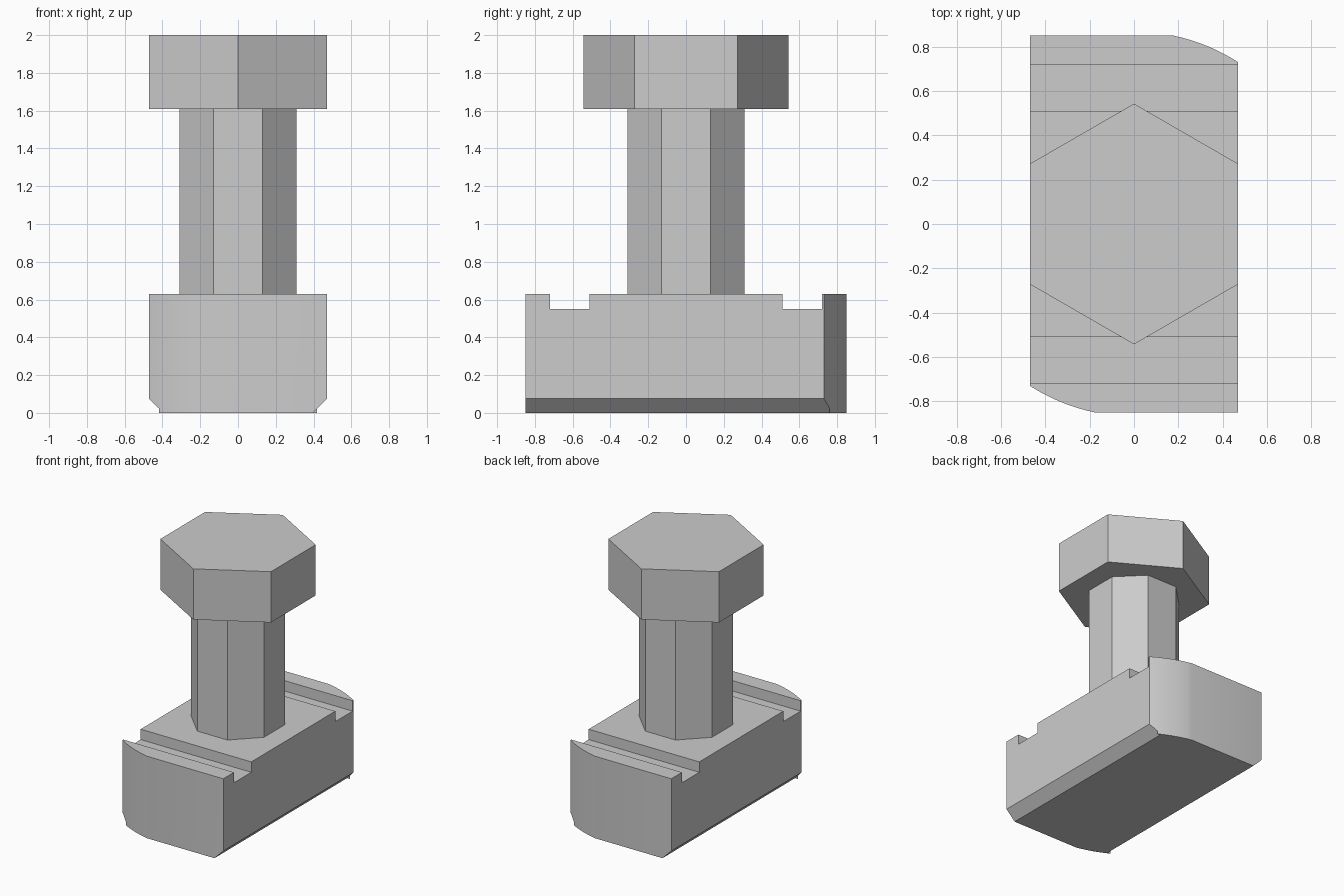
import bpy
import bmesh
from math import radians, cos, sin, acos, asin, pi
from mathutils import Vector

cube = bpy.data.objects.get("Cube")
if cube:
    bpy.data.objects.remove(cube, do_unlink=True)

HALF_X, HALF_Y, BASE_TOP = 0.47, 0.85, 0.63
HEAD_BOTTOM, TOP = 1.61, 2.0
CORNER_RADIUS = 0.868

steel = bpy.data.materials.new("steel_grey")
steel.use_nodes = True
grey = (0.6, 0.605, 0.6, 1)
steel.diffuse_color = grey
steel.node_tree.nodes["Principled BSDF"].inputs["Base Color"].default_value = grey


def extrude(name, points, direction):
    """Closed prism from a ring of 3D points swept along a direction."""
    bm = bmesh.new()
    face = bm.faces.new([bm.verts.new(p) for p in points])
    swept = bmesh.ops.extrude_face_region(bm, geom=[face], use_keep_orig=True)
    moved = [g for g in swept["geom"] if isinstance(g, bmesh.types.BMVert)]
    bmesh.ops.translate(bm, verts=moved, vec=Vector(direction))
    bmesh.ops.recalc_face_normals(bm, faces=bm.faces)
    mesh = bpy.data.meshes.new(name)
    bm.to_mesh(mesh)
    bm.free()
    mesh.materials.append(steel)
    obj = bpy.data.objects.new(name, mesh)
    bpy.context.collection.objects.link(obj)
    return obj


def polygon(sides, apothem, turn, z):
    """Regular polygon given its distance from centre to flat."""
    r = apothem / cos(pi / sides)
    return [(r * cos(turn + 2 * pi * i / sides), r * sin(turn + 2 * pi * i / sides), z)
            for i in range(sides)]


def activate(obj):
    bpy.ops.object.select_all(action="DESELECT")
    obj.select_set(True)
    bpy.context.view_layer.objects.active = obj


def cut(target, cutter):
    cutter.hide_render = True
    mod = target.modifiers.new("cut", "BOOLEAN")
    mod.operation = "DIFFERENCE"
    mod.solver = "EXACT"
    mod.object = cutter
    activate(target)
    bpy.ops.object.modifier_apply(modifier=mod.name)
    bpy.data.objects.remove(cutter, do_unlink=True)


# Base block: two opposite corners rounded about the centre
start, end = acos(HALF_X / CORNER_RADIUS), asin(HALF_Y / CORNER_RADIUS)
steps = 8
half = [(HALF_X, -HALF_Y)]
for i in range(steps + 1):
    a = start + (end - start) * i / steps
    half.append((CORNER_RADIUS * cos(a), CORNER_RADIUS * sin(a)))
outline = half + [(-x, -y) for x, y in half]
base = extrude("base_block", [(x, y, 0) for x, y in outline], (0, 0, BASE_TOP))

for side in (1, -1):
    # Cross groove in the top
    groove = [(-1, side * y, z) for y, z in
              ((0.51, 0.55), (0.72, 0.55), (0.72, 0.8), (0.51, 0.8))]
    cut(base, extrude("groove_cutter", groove, (2, 0, 0)))
    # Lower long edge chamfer, stopping at the rounded corner
    chamfer = [(side * x, side * -1, z) for x, z in
               ((0.345, -0.05), (0.52, 0.125), (0.52, -0.05))]
    cut(base, extrude("chamfer_cutter", chamfer, (0, side * 1.76, 0)))

activate(base)
bpy.ops.object.shade_smooth_by_angle(angle=radians(15))

# Octagonal shank and hexagonal head
extrude("shank", polygon(8, 0.31, pi / 8, BASE_TOP), (0, 0, HEAD_BOTTOM - BASE_TOP))
extrude("hex_head", polygon(6, HALF_X, pi / 6, HEAD_BOTTOM), (0, 0, TOP - HEAD_BOTTOM))
